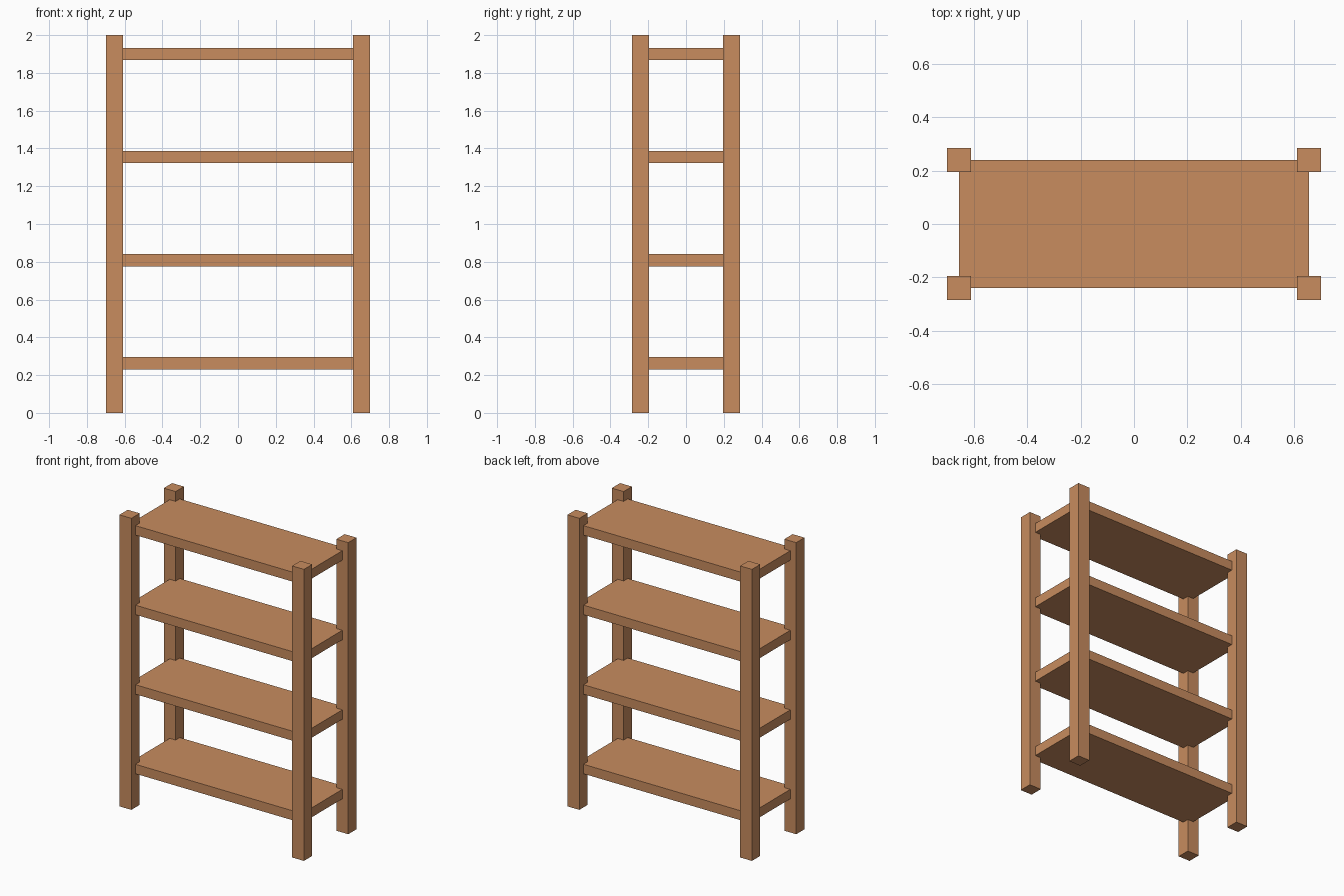
import bpy

cube = bpy.data.objects.get("Cube")
if cube:
    bpy.data.objects.remove(cube, do_unlink=True)

# Single warm wood colour
wood = bpy.data.materials.new("warm_wood")
wood.use_nodes = True
colour = (0.578, 0.262, 0.114, 1)
wood.diffuse_color = colour
wood.node_tree.nodes["Principled BSDF"].inputs["Base Color"].default_value = colour


def box(name, centre, size):
    bpy.ops.mesh.primitive_cube_add(size=1, location=centre)
    ob = bpy.context.object
    ob.name = name
    ob.scale = size
    bpy.ops.object.transform_apply(location=False, rotation=False, scale=True)
    ob.data.materials.append(wood)
    return ob


HEIGHT = 2.0
POST = 0.09                   # square post width
POST_X, POST_Y = 0.655, 0.24  # post centres, also the shelf corners
SHELF_THICK = 0.065
FIRST_SHELF, SHELF_STEP = 0.263, 0.5457

# Corner posts
for side, sx in (("left", 1), ("right", -1)):
    for end, sy in (("front", -1), ("back", 1)):
        box(f"{end}_{side}_post", (sx * POST_X, sy * POST_Y, HEIGHT / 2),
            (POST, POST, HEIGHT))

# Shelves, whose corners sit inside the posts
for i in range(4):
    box(f"shelf_{i + 1}", (0, 0, FIRST_SHELF + i * SHELF_STEP),
        (2 * POST_X, 2 * POST_Y, SHELF_THICK))
